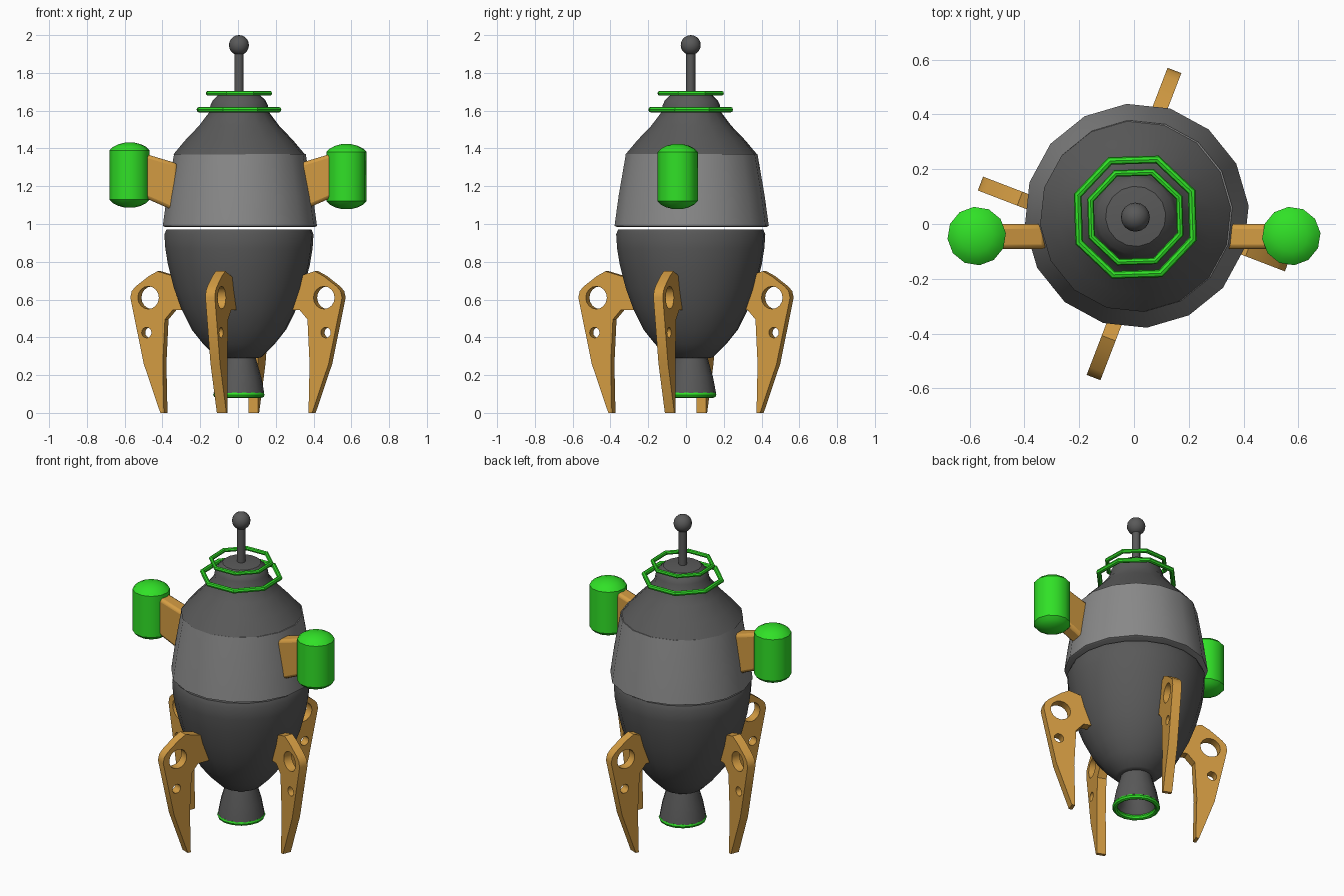
import bpy, bmesh, math
from mathutils import Matrix, Vector

if "Cube" in bpy.data.objects:
    bpy.data.objects.remove(bpy.data.objects["Cube"])


def material(name, rgb):
    m = bpy.data.materials.new(name)
    m.diffuse_color = (*rgb, 1)
    m.use_nodes = True
    m.node_tree.nodes["Principled BSDF"].inputs["Base Color"].default_value = m.diffuse_color
    return m


GREEN = material("green", (0.03, 0.75, 0.02))
ORANGE = material("orange", (0.65, 0.33, 0.055))
DARK = material("dark_grey", (0.1, 0.1, 0.1))
LIGHT = material("light_grey", (0.25, 0.25, 0.25))
AXIS = (0.005, 0.025)


def finish(ob, mat, smooth=True):
    ob.data.materials.append(mat)
    bpy.ops.object.select_all(action='DESELECT')
    bpy.context.view_layer.objects.active = ob
    ob.select_set(True)
    if smooth:
        bpy.ops.object.shade_smooth_by_angle(angle=math.radians(32))
    return ob


def from_bmesh(name, bm, mat, smooth=True):
    bmesh.ops.recalc_face_normals(bm, faces=bm.faces)
    me = bpy.data.meshes.new(name)
    bm.to_mesh(me)
    bm.free()
    ob = bpy.data.objects.new(name, me)
    bpy.context.collection.objects.link(ob)
    return finish(ob, mat, smooth)


def lathe(name, profile, mat, sides=16, centre=AXIS, turn=0.0):
    """Revolve (radius, z) points round a vertical axis, capping both ends."""
    bm = bmesh.new()
    rings = []
    for r, z in profile:
        rings.append([bm.verts.new((centre[0] + r * math.cos(turn + math.tau * i / sides),
                                    centre[1] + r * math.sin(turn + math.tau * i / sides), z))
                      for i in range(sides)])
    for a, b in zip(rings, rings[1:]):
        for i in range(sides):
            j = (i + 1) % sides
            bm.faces.new((a[i], a[j], b[j], b[i]))
    bm.faces.new(rings[0])
    bm.faces.new(rings[-1])
    return from_bmesh(name, bm, mat)


def ring(name, radius, tube, z, sides):
    bpy.ops.mesh.primitive_torus_add(major_radius=radius, minor_radius=tube, major_segments=sides,
                                     minor_segments=8, location=(*AXIS, z),
                                     rotation=(0, 0, math.pi / sides + 0.03))
    ob = bpy.context.object
    ob.name = name
    return finish(ob, GREEN)


def prism(name, outline, width, matrix, mat):
    """Extrude an (x, z) outline symmetrically along y."""
    bm = bmesh.new()
    f = bm.faces.new([bm.verts.new((x, -width / 2, z)) for x, z in outline])
    ext = bmesh.ops.extrude_face_region(bm, geom=[f])
    for v in ext["geom"]:
        if isinstance(v, bmesh.types.BMVert):
            v.co.y += width
    bm.transform(matrix)
    return from_bmesh(name, bm, mat)


# Hull
lathe("lower_hull", [(0.1, 0.29), (0.12, 0.295), (0.19, 0.365), (0.25, 0.44), (0.305, 0.55), (0.345, 0.66),
                     (0.377, 0.785), (0.391, 0.87), (0.396, 0.945), (0.385, 0.972)], DARK, 20, turn=0.08)
lathe("upper_hull", [(0.40, 0.985), (0.41, 0.99), (0.388, 1.15), (0.35, 1.37)],
      LIGHT, 16, (0.01, 0.03), 0.09)
lathe("nose_cone", [(0.35, 1.368), (0.285, 1.445), (0.213, 1.52), (0.16, 1.59), (0.152, 1.63),
                    (0.14, 1.655), (0.11, 1.683), (0.05, 1.69)], DARK, 16, (0.006, 0.028), 0.09)
ring("large_nose_ring", 0.225, 0.015, 1.605, 8)
ring("small_nose_ring", 0.175, 0.013, 1.692, 8)

# Antenna
lathe("antenna_rod", [(0.024, 1.67), (0.024, 1.92)], DARK, 12)
bpy.ops.mesh.primitive_uv_sphere_add(segments=16, ring_count=10, radius=0.053, location=(*AXIS, 1.947))
bpy.context.object.name = "antenna_ball"
finish(bpy.context.object, DARK)

# Hollow exhaust nozzle with green rim
lathe("nozzle", [(0.05, 0.28), (0.10, 0.13), (0.118, 0.10), (0.134, 0.105), (0.118, 0.19),
                 (0.095, 0.27), (0.085, 0.31)], DARK, 16)
ring("nozzle_rim", 0.122, 0.016, 0.096, 16)

# Side pods and their arms
for side, label in ((-1, "left"), (1, "right")):
    z = 1.255 - 0.004 * side
    dome = [(0.025, 0.172), (0.06, 0.163), (0.088, 0.149), (0.107, 0.13)]
    lathe(label + "_pod", [(r, z - h) for r, h in dome] + [(r, z + h) for r, h in reversed(dome)],
          GREEN, 12, (0.574 * side, -0.044), 0.1)
    arm = prism(label + "_arm", [(0.52, 1.38), (0.32, 1.32), (0.32, 1.06), (0.36, 1.08), (0.52, 1.15)],
                0.092, Matrix.Translation((0, -0.046, 0)) @ Matrix.Diagonal((side, 1, 1, 1)), ORANGE)
    bevel = arm.modifiers.new("bevel", 'BEVEL')
    bevel.width, bevel.segments = 0.018, 2

# Legs: flat plates with two round holes, set slightly off the radius
LEG = [(0.30, 0.715), (0.422, 0.75), (0.47, 0.725), (0.545, 0.67), (0.568, 0.645), (0.576, 0.61),
       (0.50, 0.26), (0.406, 0.0), (0.386, 0.0), (0.392, 0.26), (0.38, 0.495), (0.335, 0.545), (0.25, 0.545)]


def circle(cx, cy, r, n=16):
    return [(cx + r * math.cos(math.tau * i / n), cy + r * math.sin(math.tau * i / n)) for i in range(n)]


for k, label in enumerate(("back", "left", "front", "right")):
    cu = bpy.data.curves.new(label + "_leg", 'CURVE')
    cu.dimensions, cu.fill_mode, cu.extrude = '2D', 'BOTH', 0.027
    for pts in (LEG, circle(0.474, 0.61, 0.06), circle(0.484, 0.425, 0.028)):
        sp = cu.splines.new('POLY')
        sp.points.add(len(pts) - 1)
        for p, (x, y) in zip(sp.points, pts):
            p.co = (x, y, 0, 1)
        sp.use_cyclic_u = True
    ob = bpy.data.objects.new(label + "_leg", cu)
    bpy.context.collection.objects.link(ob)
    ob.matrix_world = (Matrix.Rotation(math.radians(69 + 90 * k), 4, 'Z')
                       @ Matrix.Translation((0, 0.063, 0)) @ Matrix.Rotation(math.pi / 2, 4, 'X'))
    bpy.ops.object.select_all(action='DESELECT')
    bpy.context.view_layer.objects.active = ob
    ob.select_set(True)
    bpy.ops.object.convert(target='MESH')
    finish(bpy.context.object, ORANGE)
